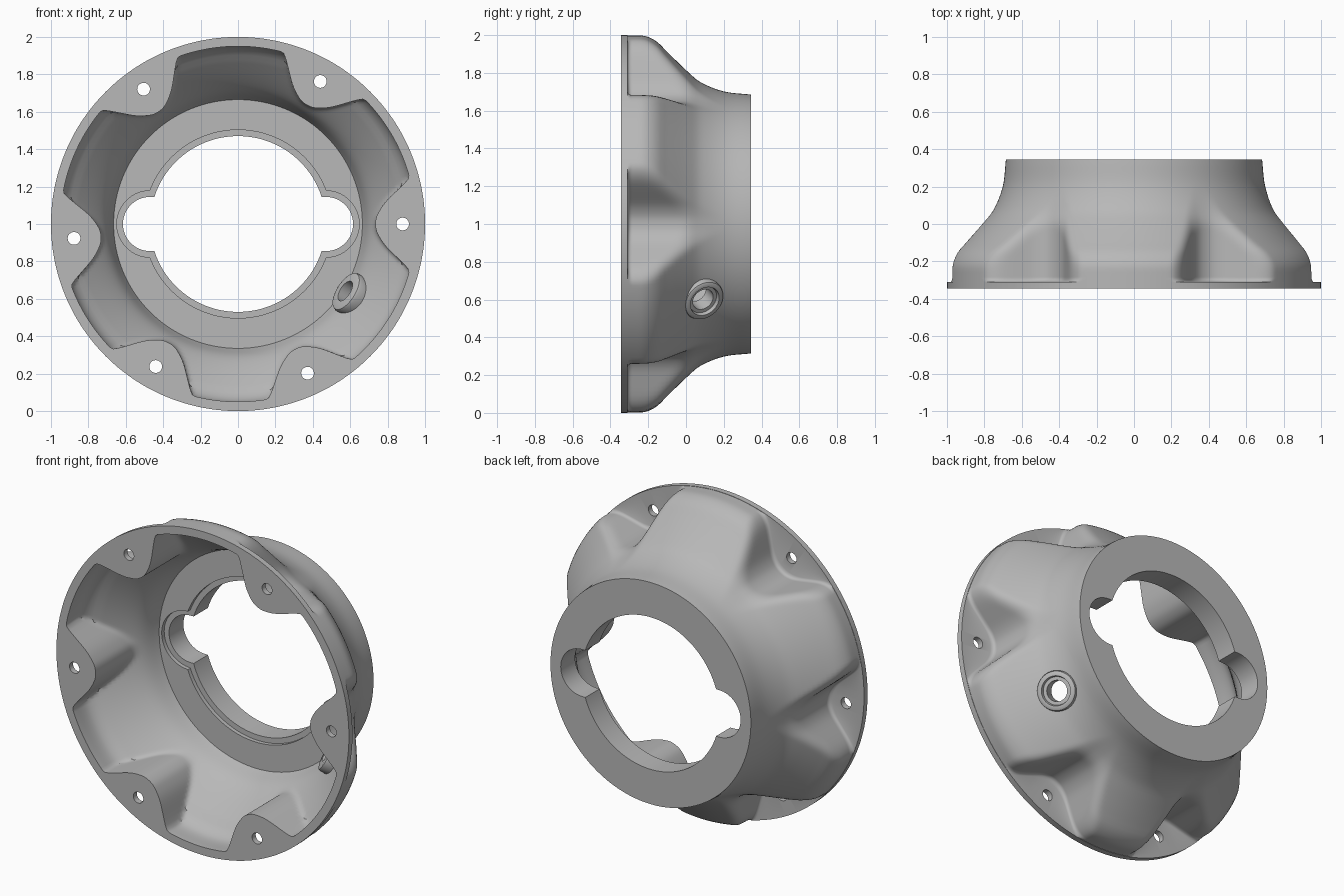
import bpy, bmesh
from math import sin, cos, radians, sqrt, degrees, pi
from mathutils import Vector, Matrix

if "Cube" in bpy.data.objects:
    bpy.data.objects.remove(bpy.data.objects["Cube"])

CENTRE = Vector((0, 0, 1))
COLUMNS = 360
BOLT_ANGLES = (0, 60, 125, 185, 240, 295)
FRONT, FLOOR, BACK, PLATE = -0.345, -0.31, 0.345, 0.18

# Profiles as (depth, radius) and lobe outlines as (degrees, radius)
OUTER = [(-0.345, 0.998), (-0.24, 0.998), (-0.2, 0.99), (-0.15, 0.962), (-0.105, 0.917),
         (0, 0.815), (0.075, 0.752), (0.2, 0.702), (0.345, 0.685)]
INNER = [(-0.345, 0.95), (-0.22, 0.95), (-0.16, 0.92), (-0.12, 0.875), (0, 0.76),
         (0.075, 0.705), (0.18, 0.665)]
POCKET = [(0, 0.765), (4, 0.777), (8, 0.822), (14, 0.95), (20, 1.1), (32, 1.5)]
TAB = [(0, 0.735), (4.1, 0.749), (9.2, 0.81), (15.2, 0.953), (20, 1.08), (32, 1.5)]

metal = bpy.data.materials.new("cast grey metal")
metal.use_nodes = True
GREY = (0.48, 0.48, 0.48, 1)
metal.diffuse_color = GREY
metal.node_tree.nodes["Principled BSDF"].inputs["Base Color"].default_value = GREY


def curve(points, x):
    """Smooth interpolation through the points."""
    last = len(points) - 1

    def slope(i):
        a, b = points[max(i - 1, 0)], points[min(i + 1, last)]
        return (b[1] - a[1]) / (b[0] - a[0])
    x = min(max(x, points[0][0]), points[-1][0])
    i = max(k for k in range(last) if points[k][0] <= x)
    (x0, y0), (x1, y1) = points[i], points[i + 1]
    w = x1 - x0
    t = (x - x0) / w
    m0 = 0 if i == 0 else slope(i) * w
    m1 = slope(i + 1) * w
    return ((2 * t**3 - 3 * t**2 + 1) * y0 + (t**3 - 2 * t**2 + t) * m0
            + (3 * t**2 - 2 * t**3) * y1 + (t**3 - t**2) * m1)


def soft_min(a, b, k):
    h = max(k - abs(a - b), 0) / k
    return min(a, b) - h * h * k / 4


def bolt_offset(angle):
    """Degrees to the nearest bolt."""
    return min(abs((angle - b + 180) % 360 - 180) for b in BOLT_ANGLES)


def outer_radius(angle, y):
    r = soft_min(curve(OUTER, y), curve(POCKET, bolt_offset(angle)), 0.07)
    t = min((y - FLOOR) / 0.025, 1)
    return min(r + 0.025 * (1 - sqrt(1 - (1 - t) ** 2)), 0.998)


def inner_radius(angle, y):
    return soft_min(curve(INNER, y), curve(TAB, bolt_offset(angle)), 0.02)


def hole_radius(angle, grow=0):
    """Round opening with a lobe at each side."""
    a = radians(angle)
    c, rho = 0.47, 0.145 + grow
    d = rho**2 - (c * sin(a)) ** 2
    lobe = c * abs(cos(a)) + sqrt(d) if d > 0 else 0
    return max(0.47 + grow, lobe)


def finish(bm, name):
    bmesh.ops.recalc_face_normals(bm, faces=bm.faces)
    mesh = bpy.data.meshes.new(name)
    bm.to_mesh(mesh)
    bm.free()
    mesh.materials.append(metal)
    obj = bpy.data.objects.new(name, mesh)
    bpy.context.collection.objects.link(obj)
    return obj


def loft(rings, columns, name, place):
    """Closed ring-shaped surface; each ring gives (radius, depth) at an angle."""
    bm = bmesh.new()
    grid = []
    for ring in rings:
        row = []
        for i in range(columns):
            angle = 360 * i / columns
            r, y = ring(angle)
            a = radians(angle)
            row.append(bm.verts.new(place(r * cos(a), y, r * sin(a))))
        grid.append(row)
    for j, row in enumerate(grid):
        nxt = grid[(j + 1) % len(grid)]
        for i in range(columns):
            k = (i + 1) % columns
            bm.faces.new((row[i], row[k], nxt[k], nxt[i]))
    return finish(bm, name)


def steps(a, b, n):
    return [a + (b - a) * i / n for i in range(n + 1)]


# Housing shell: back face, outer skin, flange, cavity, recessed lip
rings = [lambda a: (hole_radius(a), BACK)]
for y in steps(BACK, -0.28, 30) + steps(-0.285, FLOOR, 5):
    rings.append(lambda a, y=y: (outer_radius(a, y), y))
rings += [lambda a: (1, FLOOR), lambda a: (1, FRONT)]
for y in steps(FRONT, PLATE, 26):
    rings.append(lambda a, y=y: (inner_radius(a, y), y))
rings += [lambda a: (hole_radius(a, 0.033), PLATE),
          lambda a: (hole_radius(a, 0.033), PLATE + 0.025),
          lambda a: (hole_radius(a), PLATE + 0.025)]
housing = loft(rings, COLUMNS, "bell_housing", lambda x, y, z: CENTRE + Vector((x, y, z)))

# Port axis follows the skin normal
PORT_ANGLE = radians(-32)
radial = Vector((cos(PORT_ANGLE), 0, sin(PORT_ANGLE)))
axis = (radial + Vector((0, 0.5, 0))).normalized()
port_origin = CENTRE + radial * 0.743 + Vector((0, 0.085, 0))
turn = Vector((0, 1, 0)).rotation_difference(axis)


# Cutters for the bolt holes and the port bore
def cylinder(bm, centre, direction, radius, depth):
    rot = Vector((0, 0, 1)).rotation_difference(direction).to_matrix().to_4x4()
    bmesh.ops.create_cone(bm, cap_ends=True, segments=32, radius1=radius, radius2=radius,
                          depth=depth, matrix=Matrix.Translation(centre) @ rot)


bm = bmesh.new()
for b in BOLT_ANGLES:
    a = radians(b)
    cylinder(bm, CENTRE + Vector((0.88 * cos(a), FLOOR, 0.88 * sin(a))),
             Vector((0, 1, 0)), 0.034, 0.15)
cylinder(bm, port_origin, axis, 0.085, 0.22)
cutter = finish(bm, "hole_cutters")
cutter.hide_render = True

bpy.context.view_layer.objects.active = housing
mod = housing.modifiers.new("holes", "BOOLEAN")
mod.operation = "DIFFERENCE"
mod.solver = "EXACT"
mod.object = cutter
bpy.ops.object.modifier_apply(modifier=mod.name)
bpy.data.objects.remove(cutter)

# Port boss: turned ring through the wall
boss = [(0.06, -0.075), (0.098, -0.075), (0.11, -0.07), (0.115, -0.058), (0.115, 0.015),
        (0.111, 0.027), (0.1, 0.033), (0.085, 0.033), (0.08, 0.012), (0.06, 0.012)]
port = loft([lambda a, p=p: p for p in boss], 48, "port_boss",
            lambda x, y, z: port_origin + turn @ Vector((x, y, z)))

for obj in (housing, port):
    bpy.ops.object.select_all(action="DESELECT")
    obj.select_set(True)
    bpy.context.view_layer.objects.active = obj
    bpy.ops.object.shade_smooth_by_angle(angle=radians(35))
